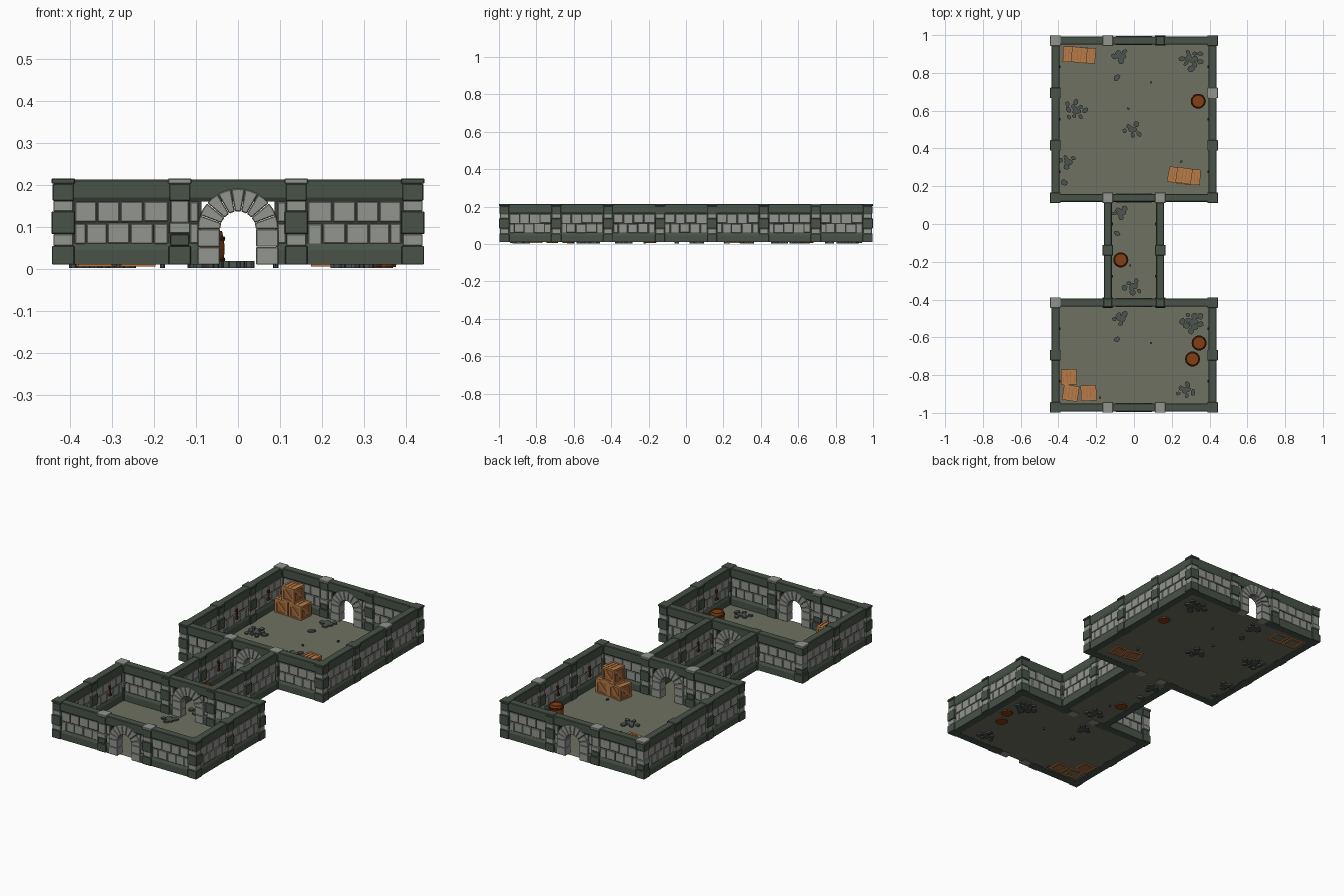
import bpy, bmesh, math, random
from mathutils import Matrix, Vector

if "Cube" in bpy.data.objects:
    bpy.data.objects.remove(bpy.data.objects["Cube"])

random.seed(4)
P = 0.2775                                   # grid pitch of the wall tiles


def material(name, rgb):
    m = bpy.data.materials.new(name)
    m.diffuse_color = [((c / 255 + 0.055) / 1.055) ** 2.4 for c in rgb] + [1]
    m.use_nodes = True
    m.node_tree.nodes["Principled BSDF"].inputs["Base Color"].default_value = m.diffuse_color
    return m


DARK = material("dark green stone", (72, 82, 72))
LIGHT = material("light grey stone", (146, 149, 143))
MORTAR = material("dark mortar", (60, 64, 60))
FLOOR = material("olive floor", (111, 113, 97))
ROCK = material("rubble grey", (76, 83, 78))
WOOD = material("crate wood", (186, 124, 72))
PANEL = material("crate panel wood", (160, 102, 56))
BARREL = material("barrel wood", (132, 62, 20))
HOOP = material("barrel hoop", (78, 38, 16))
IRON = material("rusty iron", (88, 44, 32))

parts = {}


def bm_of(name, mat):
    return parts.setdefault(name, (bmesh.new(), mat))[0]


def place(x, y, z=0, rz=0):
    return Matrix.Translation((x, y, z)) @ Matrix.Rotation(rz, 4, 'Z')


def box(bm, M, c, s):
    bmesh.ops.create_cube(bm, size=1, matrix=M @ Matrix.Translation(c) @ Matrix.Diagonal((*s, 1)))


def prism(bm, M, pts, vec):
    """Closed prism: polygon of 3D points swept along vec."""
    a = [bm.verts.new(M @ Vector(p)) for p in pts]
    b = [bm.verts.new(M @ (Vector(p) + Vector(vec))) for p in pts]
    n = len(a)
    bm.faces.new(a)
    bm.faces.new(b[::-1])
    for i in range(n):
        bm.faces.new((a[i], b[i], b[(i + 1) % n], a[(i + 1) % n]))


# ---------- shared names for the parts ----------
bands = bm_of("wall_bands", DARK)
bricks = bm_of("wall_bricks", LIGHT)
core = bm_of("wall_core", MORTAR)
arch = bm_of("arches", LIGHT)
pil_dark = bm_of("pillar_dark_blocks", DARK)
pil_light = bm_of("pillar_light_blocks", LIGHT)
iron = bm_of("wall_shackles", IRON)

BASE = [(-.021, .01), (.021, .01), (.021, .045), (.015, .06), (-.015, .06), (-.021, .045)]
TOP = [(-.015, .16), (.015, .16), (.021, .17), (.021, .21), (.018, .213), (-.018, .213), (-.021, .21), (-.021, .17)]


def band(M, prof, x0, x1):
    prism(bands, M, [(x0, y, z) for y, z in prof], (x1 - x0, 0, 0))


def wall(M):
    h = P / 2
    band(M, BASE, -h, h)
    band(M, TOP, -h, h)
    box(core, M, (0, 0, .11), (P, .024, .11))
    # two staggered rows of bricks, each showing on both faces
    for z, joints in ((.084, (-.112, -.062, -.008, .046, .112)), (.136, (-.112, -.08, -.026, .028, .112))):
        if z > .1:
            joints = (-.112, -.058, -.004, .052, .112)
        else:
            joints = (-.112, -.084, -.034, .02, .076, .112)
        for a, b in zip(joints, joints[1:]):
            t = .032 + random.uniform(-.002, .003)
            box(bricks, M, ((a + b) / 2, 0, z + random.uniform(-.001, .001)),
                (b - a - .003, t, .048))


def archway(M):
    # band over the arch, short stubs beside it
    band(M, TOP, -P / 2, P / 2)
    for s in (-1, 1):
        band(M, BASE, *sorted((s * .09, s * P / 2)))
        box(core, M, (s * .112, 0, .11), (.05, .024, .11))
        for z in (.084, .136):
            box(bricks, M, (s * .104, 0, z), (.02, .032, .047))
        # jamb stones
        for z in (.031, .074):
            box(arch, M, (s * .0695, 0, z), (.053, .048, .042))
    # ring of voussoirs
    n = 9
    for i in range(n):
        a0, a1 = math.pi * i / n + .008, math.pi * (i + 1) / n - .008
        am = (a0 + a1) / 2
        ring = [(r * math.cos(a), -.024, .095 + r * math.sin(a))
                for r, angs in ((.096, (a0, am, a1)), (.042, (a1, am, a0))) for a in angs]
        prism(arch, M, ring, (0, .048, 0))


# ---------- walls ----------
for y in (3.5 * P, .5 * P, -1.5 * P, -3.5 * P):
    wall(place(-P, y))
    archway(place(0, y))
    wall(place(P, y, 0, math.pi))
for s in (-1, 1):
    for col, rows in ((1.5, (3, 2, 1, -2, -3)), (.5, (0, -1))):
        for r in rows:
            M = place(s * col * P, r * P, 0, s * math.pi / 2)   # local +y faces the inside
            wall(M)
            box(iron, M, (0, .019, .13), (.014, .008, .014))
            box(iron, M, (0, .022, .108), (.006, .006, .034))
            box(iron, M, (0, .022, .088), (.014, .01, .012))

# ---------- pillars ----------
light_caps = {(-1.5, 3.5), (-.5, 3.5), (1.5, 2.5), (-.5, .5), (.5, .5), (-1.5, -1.5), (-.5, -3.5), (.5, -3.5)}
flush = {(.5, 3.5), (-.5, -1.5), (.5, -1.5)}
nodes = [(x, y) for x in (-1.5, 1.5) for y in (3.5, 2.5, 1.5, .5, -1.5, -2.5, -3.5)]
nodes += [(x, y) for x in (-.5, .5) for y in (3.5, .5, -.5, -1.5, -3.5)]
for x, y in nodes:
    capped = (x, y) in light_caps
    k = .045 if (x, y) in flush else .056
    split = [(pil_dark, .054, .01, .055), (pil_light, .047, .055, .083), (pil_dark, .055, .083, .137),
             (pil_light, .047, .137, .162), (pil_dark, .05, .162, .203)]
    if capped and x < 0:
        split[1:4] = [(pil_dark, .045, .055, .083), (pil_light, .05, .085, .11), (pil_light, .044, .11, .162)]
    split.append((pil_light if capped else pil_dark, k, .203, .215))
    for bm, w, z0, z1 in split:
        box(bm, place(x * P, y * P), (0, 0, (z0 + z1) / 2), (w, w, z1 - z0))

# ---------- floor ----------
fl = bm_of("floor", FLOOR)
for x0, x1, y0, y1 in ((-1.5, 1.5, .5, 3.5), (-.5, .5, -1.5, .5), (-1.5, 1.5, -3.5, -1.5)):
    fl.faces.new([fl.verts.new((x * P, y * P, .011)) for x, y in ((x0, y0), (x1, y0), (x1, y1), (x0, y1))])

# ---------- rubble: flat stones sunk in the floor ----------
rock = bm_of("floor_rubble", ROCK)


def stone(x, y, r):
    n, a = 7, random.uniform(0, 6)
    e = random.uniform(.65, .9)
    pts = [(r * math.cos(math.tau * i / n) * random.uniform(.85, 1.1),
            e * r * math.sin(math.tau * i / n) * random.uniform(.85, 1.1), .002) for i in range(n)]
    prism(rock, place(x, y, 0, a), pts, (0, 0, .017))


for x, y, count, spread in ((-.07, .89, 5, .035), (.31, .87, 10, .055), (-.31, .6, 10, .055), (-.01, .5, 6, .045),
                            (-.35, .33, 5, .04), (-.07, .06, 5, .035), (-.01, -.33, 6, .045), (-.07, -.5, 5, .035),
                            (.31, -.52, 10, .055), (.27, -.88, 6, .045)):
    stone(x, y, .022)
    for i in range(count):
        a = i * 2.4 + x
        d = spread * math.sqrt((i + .8) / count)
        stone(x + d * math.cos(a), y + d * math.sin(a), random.uniform(.012, .021))
for x, y, r in ((-.09, .775, .02), (-.37, .22, .02), (-.09, -.05, .018), (-.09, -.61, .018), (.09, .75, .007),
                (.25, .33, .009), (-.03, .61, .008), (.09, -.63, .007), (-.18, -.92, .008), (-.02, -.22, .007)):
    stone(x, y, r)

# ---------- crates ----------
frame = bm_of("crate_frames", WOOD)
panel = bm_of("crate_panels", PANEL)


def crate(x, y, z, rz, s=.082):
    M = place(x, y, z + s / 2, rz)
    box(panel, M, (0, 0, 0), (s - .01,) * 3)
    o, b = s / 2 - .006, .012
    for u in (-o, o):
        for v in (-o, o):
            box(frame, M, (0, u, v), (s, b, b))
            box(frame, M, (u, 0, v), (b, s, b))
            box(frame, M, (u, v, 0), (b, b, s))
    # planks on the lid and braces on the sides
    for u in (-.019, 0, .019):
        box(frame, M, (u, 0, s / 2 - .004), (.016, s - .016, .005))
    for q in range(4):
        R = M @ Matrix.Rotation(q * math.pi / 2, 4, 'Z') @ Matrix.Translation((0, s / 2 - .005, 0))
        box(frame, R @ Matrix.Rotation(math.pi / 4, 4, 'Y'), (0, 0, 0), (.012, .006, s * 1.15))


for x, y, z, r in ((-.335, .898, .006, -.04), (-.245, .892, .006, -.08), (-.29, .895, .088, -.1),
                   (.222, .258, .006, -.2), (.31, .248, .006, -.05), (.265, .256, .088, -.15),
                   (-.345, -.81, .006, .03), (-.335, -.895, .006, -.15), (-.24, -.895, .006, .05)):
    crate(x, y, z, r)

# ---------- barrels: bulged staves with raised hoops ----------
staves = bm_of("barrel_staves", BARREL)
hoops = bm_of("barrel_hoops", HOOP)


def lathe(bm, x, y, prof, n=14):
    rings = [[bm.verts.new((x + r * math.cos(math.tau * i / n), y + r * math.sin(math.tau * i / n), z))
              for i in range(n)] for r, z in prof]
    for a, b in zip(rings, rings[1:]):
        for i in range(n):
            bm.faces.new((a[i], a[(i + 1) % n], b[(i + 1) % n], b[i]))
    bm.faces.new(rings[0][::-1])
    bm.faces.new(rings[-1])


for x, y in ((.34, .65), (-.07, -.19), (.345, -.63), (.31, -.715)):
    lathe(staves, x, y, [(.031, .005), (.037, .03), (.038, .048), (.037, .065), (.032, .09), (.028, .09), (.028, .084)])
    for z, r in ((.022, .038), (.072, .038)):
        lathe(hoops, x, y, [(r, z - .005), (r + .002, z), (r, z + .005)])

# ---------- turn every part into an object ----------
for name, (bm, mat) in parts.items():
    if name != "floor":
        bmesh.ops.recalc_face_normals(bm, faces=bm.faces)
    me = bpy.data.meshes.new(name)
    bm.to_mesh(me)
    bm.free()
    me.materials.append(mat)
    ob = bpy.data.objects.new(name, me)
    bpy.context.collection.objects.link(ob)
    if name in ("wall_bricks", "pillar_dark_blocks", "pillar_light_blocks", "arches"):
        mod = ob.modifiers.new("worn_edges", 'BEVEL')
        mod.width, mod.segments, mod.limit_method, mod.angle_limit = .002, 1, 'ANGLE', math.radians(40)
